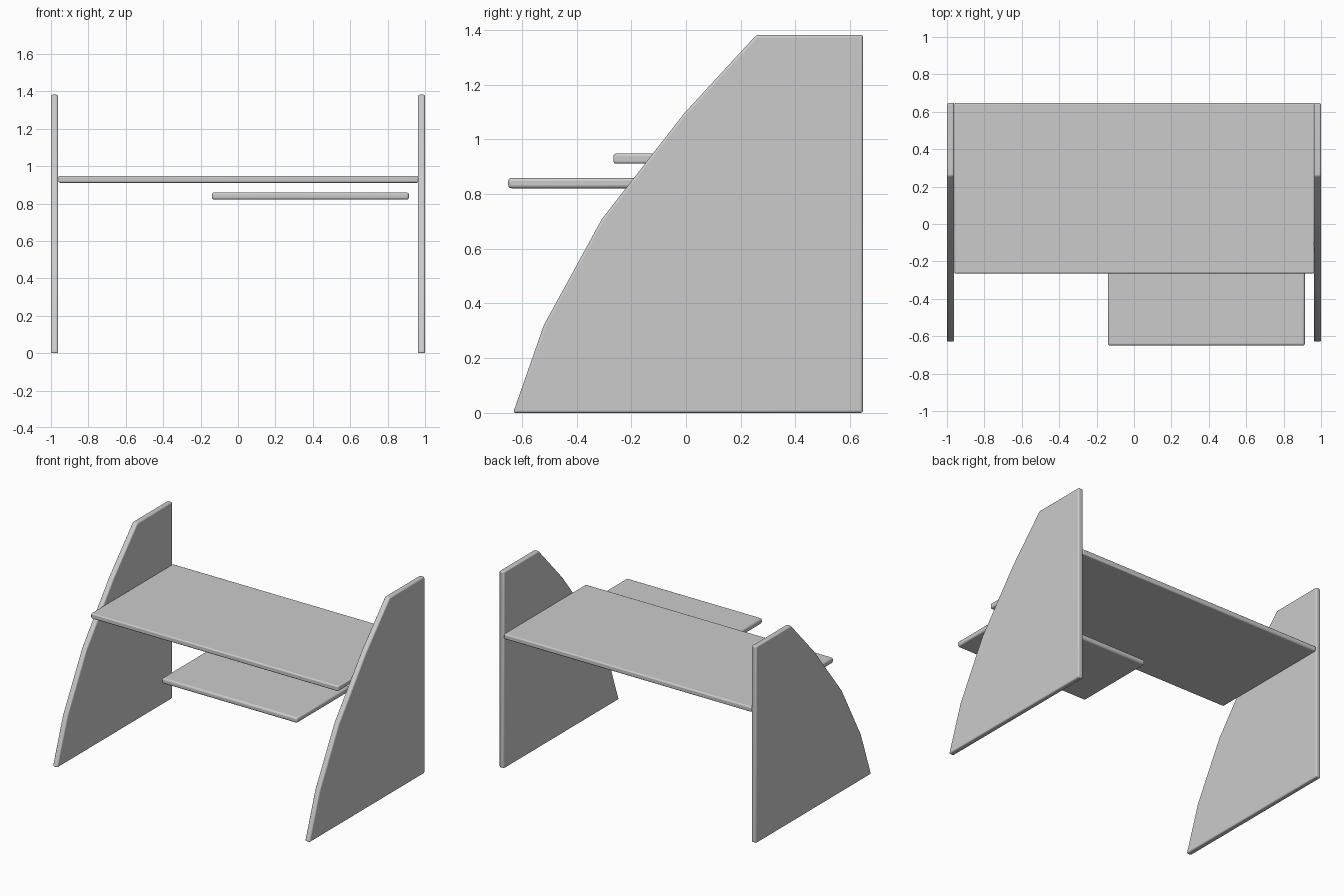
import bpy
import bmesh
from mathutils import Vector

if "Cube" in bpy.data.objects:
    bpy.data.objects.remove(bpy.data.objects["Cube"])


def extruded(name, points, offset, bevel):
    """Extrude a closed planar outline along offset and round its edges."""
    bm = bmesh.new()
    face = bm.faces.new([bm.verts.new(p) for p in points])
    ext = bmesh.ops.extrude_face_region(bm, geom=[face])
    moved = [g for g in ext["geom"] if isinstance(g, bmesh.types.BMVert)]
    bmesh.ops.translate(bm, verts=moved, vec=Vector(offset))
    bmesh.ops.recalc_face_normals(bm, faces=bm.faces)
    mesh = bpy.data.meshes.new(name)
    bm.to_mesh(mesh)
    bm.free()
    obj = bpy.data.objects.new(name, mesh)
    bpy.context.collection.objects.link(obj)
    mod = obj.modifiers.new("rounded_edges", "BEVEL")
    mod.width = bevel
    mod.segments = 3
    mod.limit_method = 'ANGLE'
    mod.angle_limit = 0.7  # leaves the shallow outline corners alone
    bpy.ops.object.select_all(action='DESELECT')
    obj.select_set(True)
    bpy.context.view_layer.objects.active = obj
    bpy.ops.object.shade_smooth_by_angle(angle=0.6)
    return obj


def board(name, x0, x1, y0, y1, z0, z1, bevel):
    pts = [(x0, y0, z0), (x1, y0, z0), (x1, y1, z0), (x0, y1, z0)]
    return extruded(name, pts, (0, 0, z1 - z0), bevel)


# Side panels with a faceted, sloping front edge
profile = [(-0.632, 0), (-0.52, 0.32), (-0.308, 0.708), (-0.005, 1.097),
           (0.258, 1.382), (0.647, 1.382), (0.647, 0)]
for name, x in (("left_side_panel", -1.0), ("right_side_panel", 0.962)):
    extruded(name, [(x, y, z) for y, z in profile], (0.038, 0, 0), 0.009)

# Desk top
board("desk_top", -0.96, 0.965, -0.265, 0.647, 0.911, 0.948, 0.009)

# Keyboard shelf, offset to the right under the top
board("keyboard_shelf", -0.14, 0.914, -0.65, -0.06, 0.821, 0.859, 0.012)
